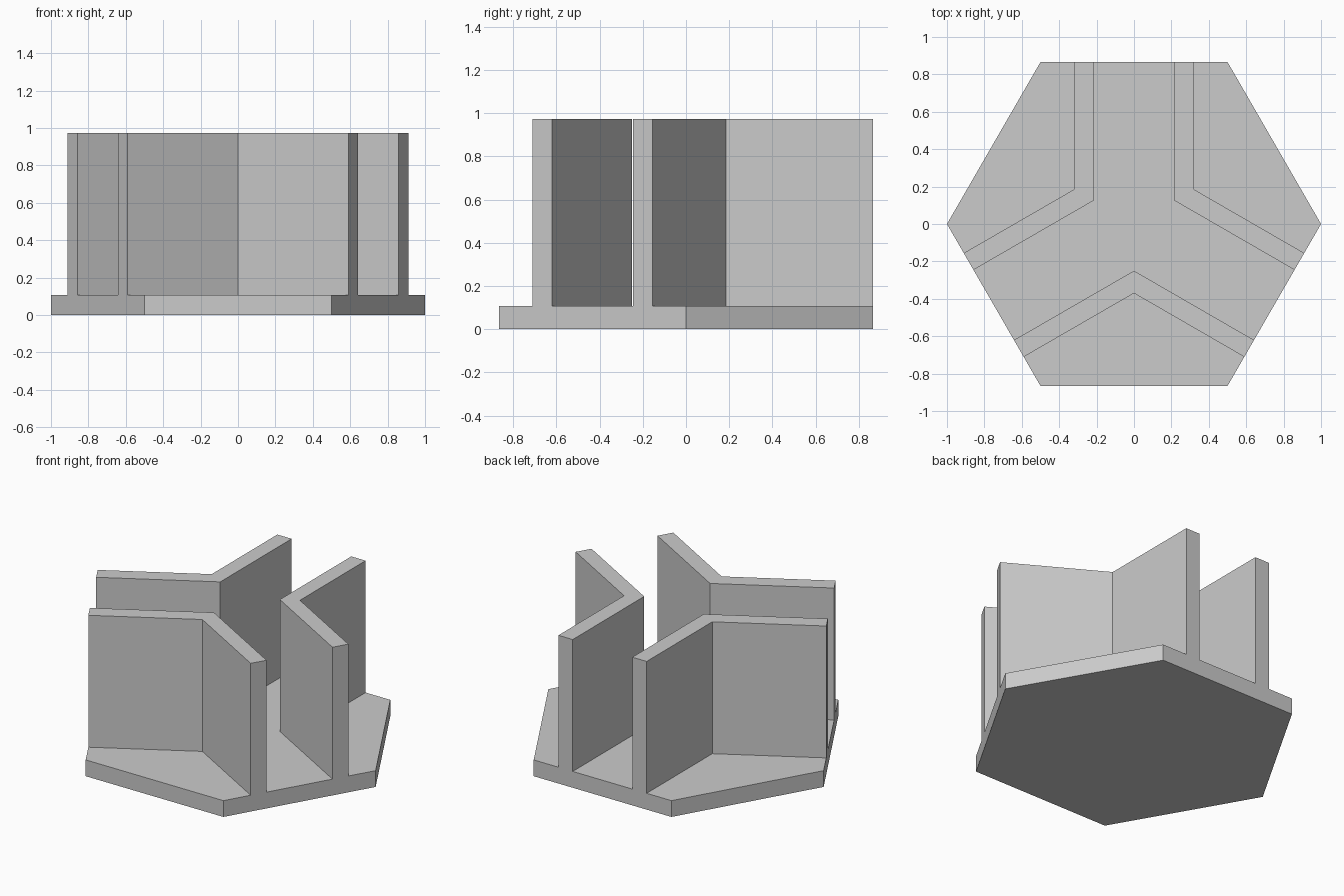
import bpy, bmesh
from math import sin, cos, radians, sqrt
from mathutils import Vector

if "Cube" in bpy.data.objects:
    bpy.data.objects.remove(bpy.data.objects["Cube"])

BASE_TOP, WALL_TOP = 0.107, 0.973
APOTHEM = sqrt(3) / 2
CHANNEL, OUTER = 0.2165, 0.3205   # half-widths of channel and of its walls


def polar(angle, r=1.0):
    a = radians(angle)
    return Vector((r * cos(a), r * sin(a)))


def prism(name, outline, z0, z1):
    """Extrude a counter-clockwise outline from z0 to z1."""
    bm = bmesh.new()
    face = bm.faces.new([bm.verts.new((p.x, p.y, z0)) for p in outline])
    top = bmesh.ops.extrude_face_region(bm, geom=[face], use_keep_orig=True)["geom"]
    for v in top:
        if isinstance(v, bmesh.types.BMVert):
            v.co.z = z1
    bmesh.ops.recalc_face_normals(bm, faces=bm.faces)
    mesh = bpy.data.meshes.new(name)
    bm.to_mesh(mesh)
    bm.free()
    obj = bpy.data.objects.new(name, mesh)
    bpy.context.collection.objects.link(obj)
    return obj


# Hexagonal base plate
prism("hexagon_base", [polar(60 * i) for i in range(6)], 0, BASE_TOP)


# Three bent walls lining the channels, ends flush with the plate edges
def bent_wall(name, angle):
    right, left = polar(angle + 60), polar(angle - 60)

    def edge(w):
        n_right, n_left = polar(angle - 30), polar(angle + 30)
        return right * APOTHEM + n_right * w, left * APOTHEM + n_left * w

    in_r, in_l = edge(CHANNEL)
    out_r, out_l = edge(OUTER)
    inner = polar(angle, CHANNEL / sin(radians(60)))
    outer = polar(angle, OUTER / sin(radians(60)))
    prism(name, [in_r, inner, in_l, out_l, outer, out_r], BASE_TOP, WALL_TOP)


for name, angle in (("front_wall", -90), ("right_wall", 30), ("left_wall", 150)):
    bent_wall(name, angle)
